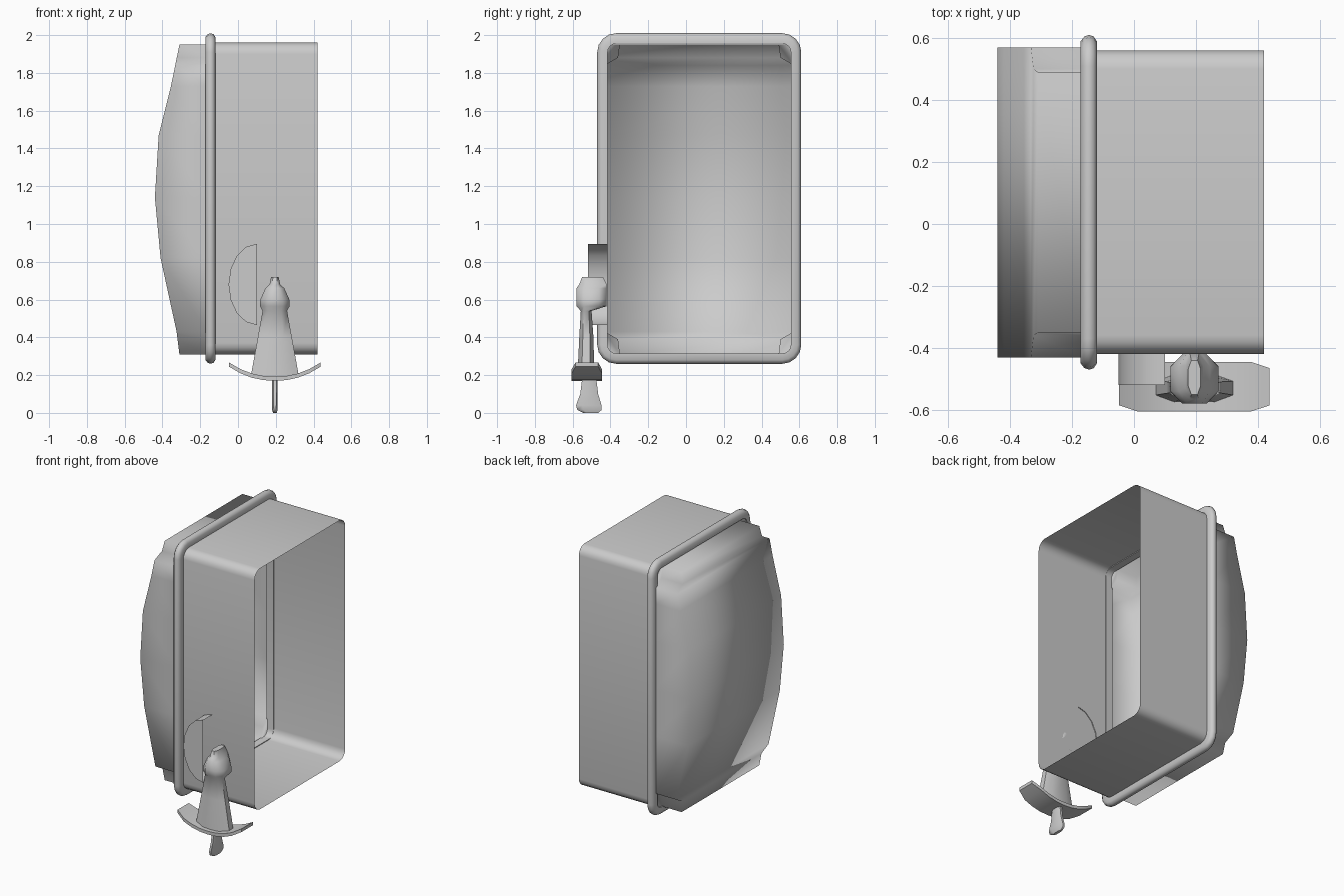
import bpy, bmesh, math

cube = bpy.data.objects.get("Cube")
if cube:
    bpy.data.objects.remove(cube)

grey = bpy.data.materials.new("light_grey")
grey.use_nodes = True
color = (0.6, 0.6, 0.6, 1)
grey.diffuse_color = color
grey.node_tree.nodes["Principled BSDF"].inputs["Base Color"].default_value = color


def finish(name, bm, angle=180):
    bmesh.ops.recalc_face_normals(bm, faces=bm.faces)
    mesh = bpy.data.meshes.new(name)
    bm.to_mesh(mesh)
    bm.free()
    mesh.materials.append(grey)
    obj = bpy.data.objects.new(name, mesh)
    bpy.context.collection.objects.link(obj)
    bpy.ops.object.select_all(action="DESELECT")
    obj.select_set(True)
    bpy.context.view_layer.objects.active = obj
    if angle >= 180:
        bpy.ops.object.shade_smooth()
    else:
        bpy.ops.object.shade_smooth_by_angle(angle=math.radians(angle))
    return obj


def loft(name, rings, angle=180, caps=False, loop=False):
    """Skin closed rings of points with quads."""
    bm = bmesh.new()
    rows = [[bm.verts.new(p) for p in ring] for ring in rings]
    n = len(rows[0])
    pairs = list(zip(rows, rows[1:]))
    if loop:
        pairs.append((rows[-1], rows[0]))
    for a, b in pairs:
        for i in range(n):
            j = (i + 1) % n
            bm.faces.new((a[i], a[j], b[j], b[i]))
    if caps:
        bm.faces.new(rows[0])
        bm.faces.new(rows[-1])
    return finish(name, bm, angle)


def rounded_ring(x, grow, radius, steps=5):
    """Rounded rectangle across the case at depth x."""
    cy, cz, hy, hz = 0.07, 1.135, 0.49 + grow, 0.825 + grow
    ring = []
    for k, (sy, sz) in enumerate(((1, 1), (-1, 1), (-1, -1), (1, -1))):
        for i in range(steps):
            a = math.pi / 2 * (k + i / (steps - 1))
            ring.append((x, cy + sy * (hy - radius) + radius * math.cos(a),
                         cz + sz * (hz - radius) + radius * math.sin(a)))
    return ring


# Open box shell
loft("case_tube", [rounded_ring(x, 0, 0.06) for x in (-0.14, 0.42)], 60)

# Rim around the case
rim = [(-0.12, -0.005), (-0.12, 0.03), (-0.13, 0.045), (-0.145, 0.05),
       (-0.16, 0.045), (-0.172, 0.03), (-0.172, -0.005)]
loft("rim", [rounded_ring(x, g, 0.05 + g) for x, g in rim], 50, loop=True)

# Bulged cover with notched corners
bulge = [(0.31, -0.31), (0.43, -0.325), (0.82, -0.41), (1.14, -0.44),
         (1.47, -0.42), (1.73, -0.355), (1.95, -0.31)]


def depth(z):
    for (z0, x0), (z1, x1) in zip(bulge, bulge[1:]):
        if z <= z1:
            return x0 + (x1 - x0) * (z - z0) / (z1 - z0)
    return bulge[-1][1]


half = [(0.42, 0.31), (0.43, 0.39), (0.5, 0.43), (0.5, 0.82), (0.5, 1.14),
        (0.5, 1.47), (0.5, 1.73), (0.5, 1.84), (0.43, 1.88), (0.42, 1.95)]
bm = bmesh.new()
sides = {}
for s in (-1, 1):
    back = [bm.verts.new((-0.165, 0.07 + s * y, z)) for y, z in half]
    front = [bm.verts.new((depth(z), 0.07 + s * y, z)) for y, z in half]
    sides[s] = (back, front)
    for i in range(len(half) - 1):
        bm.faces.new((back[i], back[i + 1], front[i + 1], front[i]))
    # Small corner plates behind the notches
    for trio, z in ((back[:3], 0.31), (back[-3:], 1.95)):
        bm.faces.new(trio + [bm.verts.new((-0.165, 0.07 + s * 0.5, z))])
(lb, lf), (rb, rf) = sides[-1], sides[1]
for i in range(len(half) - 1):
    bm.faces.new((lf[i], lf[i + 1], rf[i + 1], rf[i]))
for i in (0, -1):
    bm.faces.new((lb[i], lf[i], rf[i], rb[i]))
finish("bulged_cover", bm)

# Half-round cup on the front
bm = bmesh.new()
arc = [math.pi * (0.5 + i / 8) for i in range(9)]
rows = [[bm.verts.new((0.1 + 0.15 * math.cos(a), y, 0.68 + 0.215 * math.sin(a)))
         for a in arc] for y in (-0.415, -0.52)]
for i in range(8):
    bm.faces.new((rows[0][i], rows[0][i + 1], rows[1][i + 1], rows[1][i]))
bm.faces.new(rows[1])
finish("cup", bm, 60)


def octagon(z, hw, y0, y1, cx=0.195):
    """Chamfered cross-section of the hanging handle."""
    cy, hy = (y0 + y1) / 2, (y1 - y0) / 2
    c = 0.5
    pts = [(1, c), (c, 1), (-c, 1), (-1, c), (-1, -c), (-c, -1), (c, -1), (1, -c)]
    return [(cx + hw * px, cy + hy * py, z) for px, py in pts]


# Flared stem with its collar and tip
stem = [(0.19, 0.128, -0.575, -0.485), (0.4, 0.09, -0.565, -0.49),
        (0.54, 0.065, -0.557, -0.5), (0.565, 0.078, -0.58, -0.42),
        (0.6, 0.077, -0.58, -0.42), (0.66, 0.05, -0.58, -0.42),
        (0.68, 0.028, -0.565, -0.42), (0.72, 0.02, -0.55, -0.44)]
loft("flared_stem", [octagon(*r) for r in stem], 60, caps=True)

# Curved cross plate, narrower at its ends
plate = []
for i in range(9):
    t = i / 4 - 1
    x, z = 0.195 + 0.243 * t, 0.17 + 0.075 * abs(t) ** 2.2
    inset = 0.02 if abs(t) == 1 else 0
    y0, y1 = -0.605 + inset, -0.445 - inset
    plate.append([(x, y0, z), (x, y1, z), (x, y1, z + 0.022), (x, y0, z + 0.022)])
loft("cross_plate", plate, 40, caps=True)

# Flat tongue below the plate
tongue = [(0, 0.01, -0.545, -0.465), (0.015, 0.014, -0.575, -0.447),
          (0.04, 0.015, -0.582, -0.447), (0.1, 0.015, -0.56, -0.465),
          (0.18, 0.015, -0.55, -0.475)]
loft("tongue", [octagon(*r) for r in tongue], 60, caps=True)
